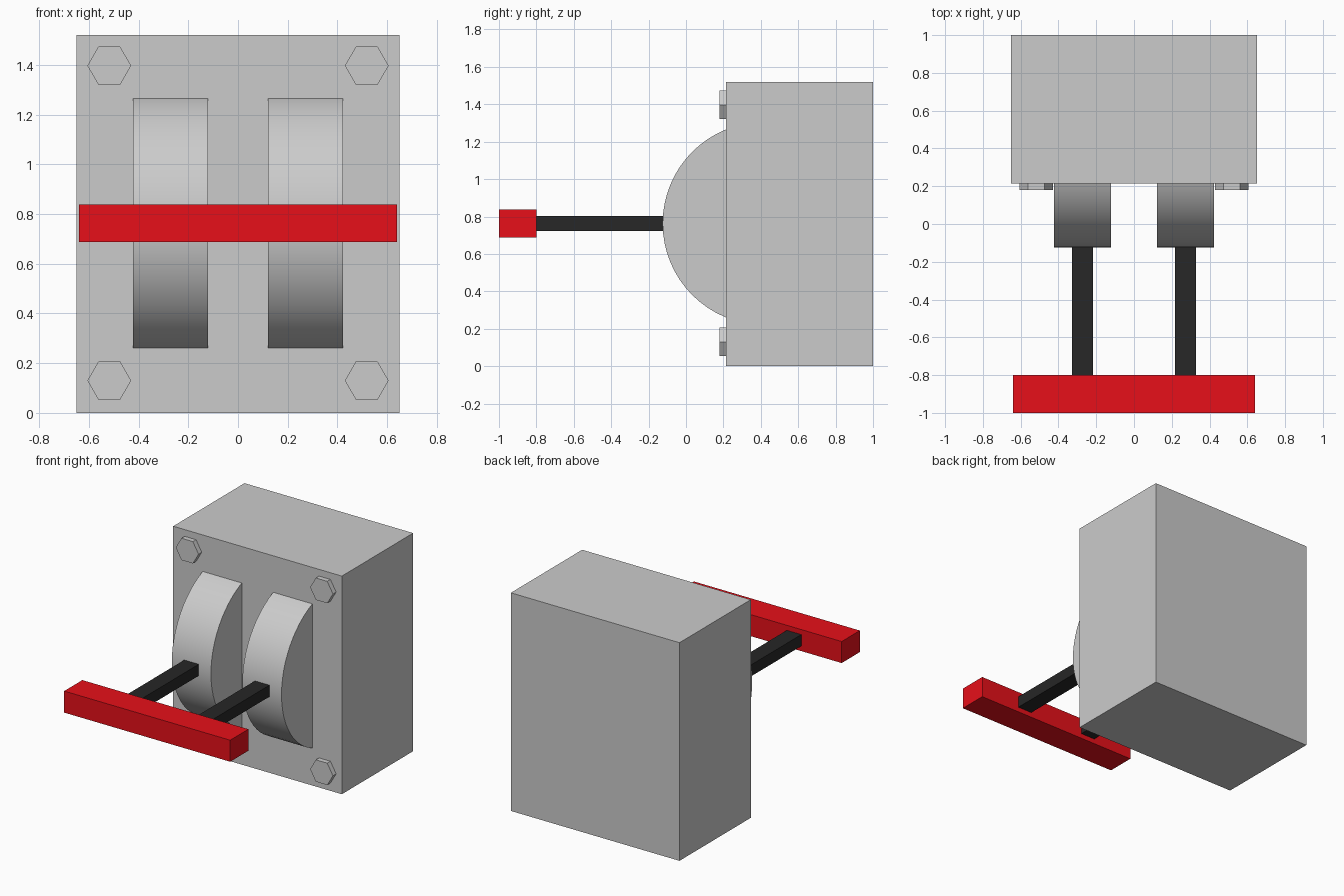
import bpy
from math import radians, pi

if "Cube" in bpy.data.objects:
    bpy.data.objects.remove(bpy.data.objects["Cube"])


def material(name, color):
    mat = bpy.data.materials.new(name)
    mat.diffuse_color = color
    mat.use_nodes = True
    mat.node_tree.nodes["Principled BSDF"].inputs["Base Color"].default_value = mat.diffuse_color
    return mat


def box(name, x, y, z, mat=None):
    """Box from (min, max) ranges on each axis."""
    ranges = (x, y, z)
    bpy.ops.mesh.primitive_cube_add(size=1, location=[(a + b) / 2 for a, b in ranges])
    ob = bpy.context.object
    ob.name = name
    ob.scale = [b - a for a, b in ranges]
    bpy.ops.object.transform_apply(location=False, rotation=False, scale=True)
    if mat:
        ob.data.materials.append(mat)
    return ob


def cylinder(name, sides, radius, depth, location, rotation):
    bpy.ops.mesh.primitive_cylinder_add(vertices=sides, radius=radius, depth=depth,
                                        location=location, rotation=rotation)
    ob = bpy.context.object
    ob.name = name
    bpy.ops.object.transform_apply(location=False, rotation=True, scale=False)
    return ob


red = material("red", (0.8, 0.005, 0.01, 1))
black = material("black", (0.02, 0.02, 0.02, 1))
MID_Z = 0.763

# Housing and grip bar
box("housing", (-0.65, 0.65), (0.215, 1.0), (0, 1.52))
box("handle_bar", (-0.64, 0.64), (-1.0, -0.8), (MID_Z - 0.075, MID_Z + 0.075), red)

for side, label in ((-1, "left"), (1, "right")):
    # Pivot drum, half sunk into the housing
    cylinder(label + "_drum", 64, 0.542, 0.302, (side * 0.272, 0.417, MID_Z), (0, pi / 2, 0))
    bpy.ops.object.shade_smooth_by_angle(angle=radians(30))

    # Lever arm from the drum to the grip bar
    x = side * 0.2725
    box(label + "_lever_arm", (x - 0.056, x + 0.056), (-0.8, 0.1),
        (MID_Z - 0.04, MID_Z + 0.04), black)

    # Hexagonal corner bolts, points facing sideways
    for z, level in ((0.13, "lower"), (1.397, "upper")):
        bolt = cylinder(f"{level}_{label}_bolt", 6, 0.088, 0.05,
                        (side * 0.518, 0.205, z), (pi / 2, pi / 6, 0))
